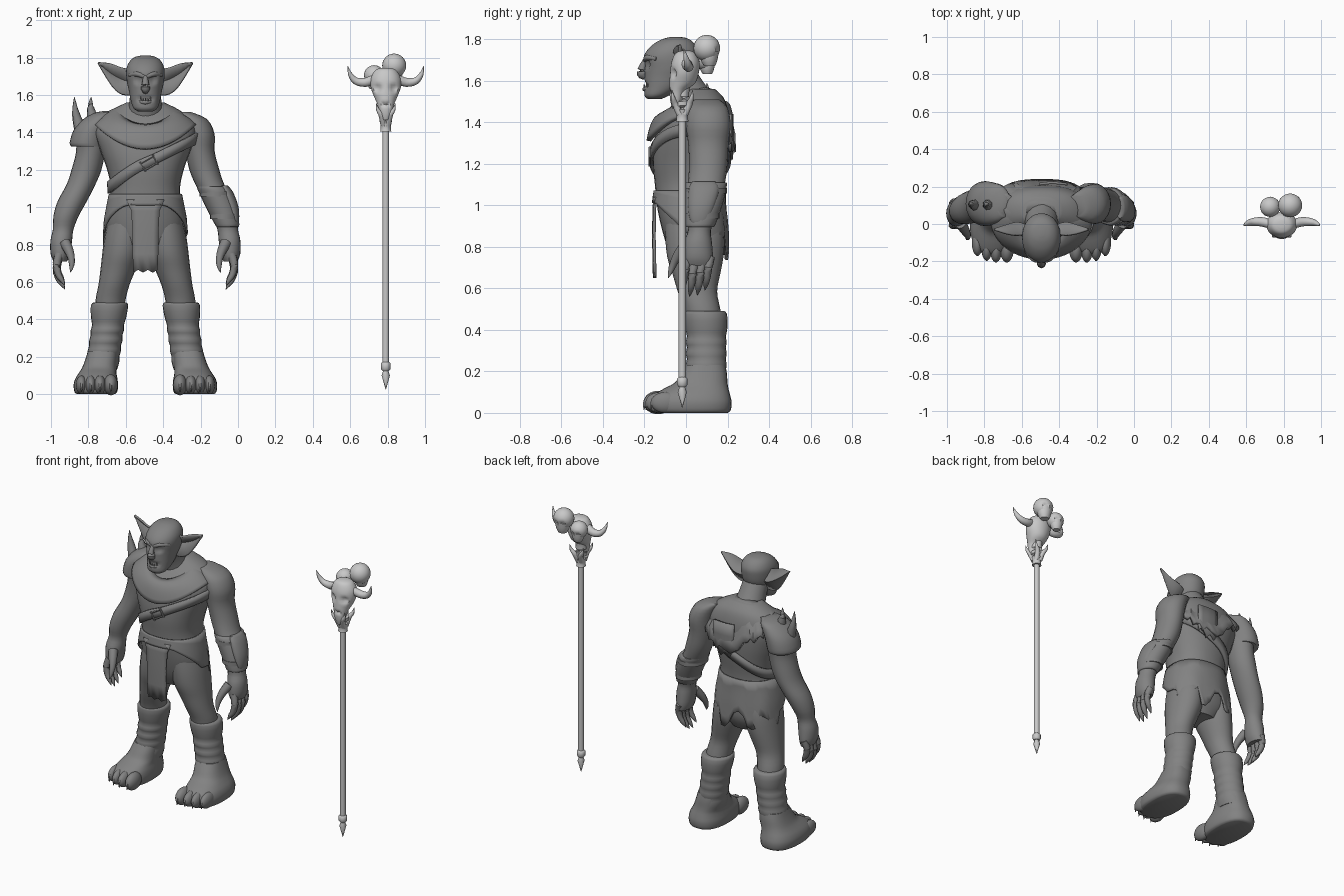
import bpy, bmesh, math, random
from mathutils import Vector

random.seed(4)
CX = -0.495  # centre line of the figure


def material(name, v):
    m = bpy.data.materials.new(name)
    m.diffuse_color = (v, v, v, 1)
    return m


BODY = material("mid grey", 0.225)
STAFF = material("light grey", 0.58)


def finish(name, bm, mat, angle=50, thick=0):
    bmesh.ops.remove_doubles(bm, verts=bm.verts, dist=1e-5)
    bmesh.ops.recalc_face_normals(bm, faces=bm.faces)
    me = bpy.data.meshes.new(name)
    bm.to_mesh(me)
    bm.free()
    ob = bpy.data.objects.new(name, me)
    bpy.context.collection.objects.link(ob)
    me.materials.append(mat)
    if thick:
        mod = ob.modifiers.new("thickness", "SOLIDIFY")
        mod.thickness, mod.offset = thick, 0
    bpy.ops.object.select_all(action="DESELECT")
    ob.select_set(True)
    bpy.context.view_layer.objects.active = ob
    bpy.ops.object.shade_smooth_by_angle(angle=math.radians(angle))
    return ob


def smooth(rows, n):
    """Catmull-Rom subdivision of a list of tuples."""
    out = []
    for i in range(len(rows) - 1):
        q = [rows[max(i - 1, 0)], rows[i], rows[i + 1], rows[min(i + 2, len(rows) - 1)]]
        for k in range(n):
            t = k / n
            out.append(tuple(0.5 * (2 * b + (c - a) * t + (2 * a - 5 * b + 4 * c - d) * t * t
                                    + (3 * b - a - 3 * c + d) * t ** 3) for a, b, c, d in zip(*q)))
    return out + [rows[-1]]


def skin(rings, cap=True, closed=True):
    bm = bmesh.new()
    vs = [[bm.verts.new(p) for p in r] for r in rings]
    n = len(rings[0])
    for a, b in zip(vs, vs[1:]):
        for i in range(n if closed else n - 1):
            j = (i + 1) % n
            bm.faces.new((a[i], a[j], b[j], b[i]))
    if cap:
        bm.faces.new(vs[0])
        bm.faces.new(vs[-1])
    return bm


def power(v, p):
    return math.copysign(abs(v) ** p, v)


def oval(cx, rx, yf, yb, z, n, p=1.0):
    angles = [2 * math.pi * i / n for i in range(n)]
    return [(cx + rx * power(math.cos(a), p), (yf + yb) / 2 + (yb - yf) / 2 * power(math.sin(a), p), z) for a in angles]


def dent(bm, dents):
    for pt, rad, push in dents:
        for v in bm.verts:
            d = (v.co - Vector(pt)).length
            if d < rad:
                v.co.y += push * (1 - (d / rad) ** 2)


def loft(name, rows, mat=BODY, n=20, sub=3, p=1.0, cap=True, dents=(), thick=0):
    """Rows are (z, centre x, half width, front y, back y); dents are (point, radius, push)."""
    bm = skin([oval(c, r, f, b, z, n, p) for z, c, r, f, b in smooth(rows, sub)], cap)
    dent(bm, dents)
    return finish(name, bm, mat, thick=thick)


def tube(name, pts, mat=BODY, n=8, sub=3):
    """Round tube through (x, y, z, radius) points."""
    path = smooth(pts, sub)
    rings = []
    for i, q in enumerate(path):
        d = Vector(path[min(i + 1, len(path) - 1)][:3]) - Vector(path[max(i - 1, 0)][:3])
        rot = d.to_track_quat("Z", "Y")
        rings.append([Vector(q[:3]) + rot @ Vector((math.cos(a), math.sin(a), 0)) * max(q[3], 0.001)
                      for a in (2 * math.pi * k / n for k in range(n))])
    return finish(name, skin(rings), mat)


def ball(name, loc, size, mat=BODY, dents=()):
    bm = bmesh.new()
    bmesh.ops.create_uvsphere(bm, u_segments=24, v_segments=16, radius=1)
    for v in bm.verts:
        v.co = Vector(loc) + v.co * Vector(size)
    dent(bm, dents)
    return finish(name, bm, mat)


# torso: rows of z, half width, front y, back y
TORSO = smooth([(.72, .10, -.05, .14), (.8, .18, -.09, .18), (.9, .205, -.12, .185), (1.0, .197, -.14, .18),
                (1.1, .185, -.15, .185), (1.2, .205, -.16, .20), (1.3, .24, -.155, .21), (1.4, .27, -.13, .21),
                (1.47, .24, -.08, .2), (1.52, .18, -.03, .18), (1.56, .1, .0, .14)], 4)
loft("torso", [(z, CX, r, f, b) for z, r, f, b in TORSO], sub=1, n=28, p=.88)


def torso_point(a, z, off):
    for q, w in zip(TORSO, TORSO[1:]):
        if q[0] <= z <= w[0]:
            t = (z - q[0]) / (w[0] - q[0])
            r, f, b = (q[k] + (w[k] - q[k]) * t for k in (1, 2, 3))
    return (CX + (r + off) * power(math.cos(a), .88),
            (f + b) / 2 + ((b - f) / 2 + off) * power(math.sin(a), .88), z)


# neck and head with eye sockets and mouth pressed in
tube("neck", [(CX, .07, 1.42, .12), (CX, .01, 1.55, .088), (CX, -.04, 1.64, .08)], n=18)
sockets = [((CX + s * .042, -.2, 1.682), .034, .018) for s in (-1, 1)]
loft("head", [(1.512, CX, .04, -.185, -.12), (1.53, CX, .064, -.2, -.08), (1.57, CX, .078, -.2, -.02),
              (1.62, CX, .088, -.2, .02), (1.66, CX, .097, -.2, .045), (1.71, CX, .103, -.205, .055),
              (1.75, CX, .099, -.185, .055), (1.785, CX, .08, -.145, .035), (1.805, CX, .05, -.1, .005),
              (1.812, CX, .012, -.065, -.035)], n=40, sub=4, p=.96,
     dents=sockets + [((CX + k * .02, -.2, 1.578), .02, .012) for k in (-2, -1, 0, 1, 2)])
tube("nose", [(CX, -.195, 1.70, .012), (CX, -.21, 1.665, .018), (CX, -.212, 1.635, .025), (CX, -.195, 1.618, .016)])
tube("lower_lip", [(CX - .06, -.15, 1.565, .006), (CX, -.2, 1.56, .011), (CX + .06, -.15, 1.565, .006)])
for k in range(-3, 4):
    h = .035 if abs(k) == 2 else .018
    y = -.2 + .003 * k * k
    tube("tooth", [(CX + k * .013, y, 1.565, .006), (CX + k * .013, y - .003, 1.565 + h, .001)], n=5, sub=1)

for s in (-1, 1):
    X = lambda d: CX + s * d
    tube("brow", [(X(.006), -.195, 1.698, .012), (X(.045), -.186, 1.712, .014), (X(.085), -.14, 1.705, .01)])
    # ear: cupped blade with a pointed, concave outline
    top = [(X(.08), -.05, 1.735), (X(.13), -.06, 1.743), (X(.19), -.05, 1.765), (X(.252), -.03, 1.772)]
    mid = [(X(.08), -.01, 1.67), (X(.13), .005, 1.685), (X(.19), -.01, 1.72), (X(.252), -.03, 1.771)]
    low = [(X(.07), -.06, 1.60), (X(.125), -.055, 1.605), (X(.178), -.045, 1.65), (X(.252), -.03, 1.77)]
    finish("ear", skin([smooth(r, 3) for r in (top, mid, low)], False, False), BODY, 60, .012)

    # arm, hand and clawed fingers
    loft("arm", [(1.51, X(.19), .05, .04, .16), (1.47, X(.25), .08, .01, .2), (1.39, X(.285), .085, .0, .215),
                 (1.3, X(.292), .078, .01, .205), (1.2, X(.315), .08, .015, .2), (1.12, X(.345), .077, .01, .19),
                 (1.03, X(.392), .078, -.0, .17), (.95, X(.425), .067, .0, .145), (.88, X(.44), .055, .01, .12),
                 (.82, X(.45), .058, -.01, .125), (.75, X(.455), .052, -.015, .13), (.71, X(.455), .036, -.005, .125)])
    for k in range(4):
        y, dz = .005 + .037 * k, (.0, -.02, -.015, .01)[k]
        tube("finger", [(X(.46), y, .75, .024), (X(.475), y - .01, .69 + dz, .022),
                        (X(.465), y - .015, .64 + dz, .018), (X(.447), y - .02, .61 + dz, .013),
                        (X(.43), y - .025, .58 + dz, .001)])
    tube("thumb", [(X(.43), .0, .81, .03), (X(.408), -.035, .765, .025), (X(.395), -.06, .72, .019),
                   (X(.395), -.075, .68, .012), (X(.402), -.085, .65, .001)])

    # leg, boot wrap and bare foot
    loft("leg", [(.95, X(.095), .1, -.1, .17), (.85, X(.11), .108, -.1, .185), (.75, X(.125), .106, -.09, .18),
                 (.67, X(.145), .095, -.065, .165), (.585, X(.168), .083, -.04, .15), (.5, X(.187), .08, -.01, .165),
                 (.4, X(.195), .075, .01, .18)])
    wraps = [(.49, X(.19), .088, -.005, .185), (.475, X(.192), .1, -.012, .198), (.41, X(.197), .094, -.005, .2)]
    for k in range(4):
        z, c = .37 - .055 * k, .2 + .008 * k
        wraps += [(z, X(c), .085, .005, .192), (z - .03, X(c + .004), .089, -.002, .196)]
    loft("boot_wrap", wraps + [(.13, X(.24), .088, -.02, .2)], n=24, sub=2)
    loft("foot", [(.0, X(.265), .1, -.14, .2), (.012, X(.265), .114, -.16, .215), (.05, X(.265), .119, -.168, .22),
                  (.085, X(.262), .112, -.155, .213), (.115, X(.255), .1, -.11, .205), (.145, X(.245), .092, -.055, .2),
                  (.19, X(.235), .085, -.025, .197), (.23, X(.228), .08, 0, .19)], n=28, p=.82)
    for k in range(4):
        x, w = (.185, .243, .292, .342)[k], (.037, .032, .03, .03)[k]
        y = (-.135, -.135, -.125, -.1)[k]
        ball("toe", (X(x), y, .05), (w, .07, .05 + .006 * (k == 0)))
        tube("toenail", [(X(x), y - .045, .07, .013), (X(x), y - .062, .05, .011), (X(x), y - .068, .015, .002)], n=6)

# draped mantle: high at the neck, long at the front, square and torn at the back
N = 64
rings = []
for k in range(8):
    t, ring = k / 7, []
    for i in range(N):
        a = 2 * math.pi * i / N
        c, s = math.cos(a), math.sin(a)
        zi, zo = 1.5 + .065 * s, 1.31 + .125 * c * c
        p = 1.0
        if s > 0:
            p = 1 - .3 * min(1, s * 2) * t
            zo += (.02 * math.sin(i * 2.3) - (.04 if c > -.1 else -.04)) * min(1, s * 2)
        rx, yc, ry = .115 + .15 * t ** .65, -.01 + .035 * t, .09 + .115 * t ** .6
        ring.append((CX + rx * power(c, p), yc + ry * power(s, p), zi + (zo - zi) * t ** 1.5))
    rings.append(ring)
finish("mantle", skin(rings, False), BODY, 50, .022)

# torn rag hanging from the back of the mantle
rag = [[(CX + u, .222 - abs(u - .06) * .12, z) for u in (-.01, .02, .05, .08, .11, .14)] for z in (1.44, 1.36, 1.3)]
rag.append([(x, y, z) for (x, y, _), z in zip(rag[-1], (1.27, 1.22, 1.25, 1.22, 1.28, 1.26))])
finish("back_rag", skin(rag, False, False), BODY, 50, .014)

# diagonal strap in one tilted plane, with a buckle
rings = [[], []]
for i in range(56):
    a = 2 * math.pi * i / 56
    z0 = 1.235 + .58 * .225 * math.cos(a)
    for ring, dz in zip(rings, (-.032, .032)):
        ring.append(torso_point(a, z0 + dz, .009))
finish("strap", skin(rings, False), BODY, 50, .014)
for off in (-.022, .022):
    for u, v in (((-.04, off), (.04, off)), ((off * 1.8, -.03), (off * 1.8, .03))):
        tube("buckle", [(CX + .02 + p * .86 - q * .5, -.175, 1.235 + p * .5 + q * .86, .006) for p, q in (u, v)], n=6, sub=1)

# loin skirt: ragged and long at sides and back, swept up over the thighs in front
rings = []
for k in range(6):
    t, ring = k / 5, []
    for i in range(48):
        a = 2 * math.pi * i / 48
        s = math.sin(a)
        if s < -.1:
            hem = .86 + .15 * min(1, (-s - .1) * 1.25)
        else:
            hem = .8 + (.045 if i % 6 < 3 else -.045) + random.uniform(-.02, .02)
        z = 1.07 + (hem - 1.07) * t
        x, y, _ = torso_point(a, max(z, .9), .004 + .014 * t)
        ring.append((x, y, z))
    rings.append(ring)
finish("skirt", skin(rings, False), BODY, 50, .01)

# front flap of the loincloth
rows = [[(CX + u * w, y - .006 * (1 - u * u), z + (.015 * (j % 2) if z < .7 else 0)) for j, u in enumerate((-1, -.6, -.2, .2, .6, 1))]
        for z, w, y in ((1.04, .1, -.146), (.98, .075, -.15), (.85, .068, -.152), (.75, .068, -.15), (.65, .064, -.148))]
finish("front_flap", skin(rows, False, False), BODY, 50, .012)

# pauldron with two spikes on one shoulder
loft("pauldron", [(1.325, -.8, .092, -.005, .22), (1.345, -.803, .097, -.01, .228), (1.41, -.785, .095, -.01, .228),
                  (1.46, -.755, .085, .0, .22), (1.5, -.72, .06, .03, .2), (1.515, -.70, .015, .09, .13)], n=24)
for x, z, tx, tz in ((-.845, 1.42, -.875, 1.59), (-.775, 1.47, -.785, 1.59)):
    tube("spike", [(x, .1, z, .033), ((x + tx) / 2 - .008, .105, (z + tz) / 2, .02), (tx, .1, tz, .001)])

# bracer on the other forearm: cuff, outer plate and ties
loft("bracer", [(1.11, CX + .355, .08, .0, .195), (1.09, CX + .367, .086, -.008, .196), (1.0, CX + .406, .083, -.008, .175),
                (.91, CX + .436, .066, -.005, .143), (.895, CX + .438, .058, .0, .13)])
loft("bracer_plate", [(1.115, -.075, .02, .03, .14), (1.08, -.062, .036, .015, .16), (1.0, -.033, .036, .01, .14),
                      (.93, -.014, .02, .02, .11), (.9, -.01, .008, .04, .09)])
for z, c, r, f, b in ((1.07, .376, .088, -.01, .197), (.95, .422, .077, -.01, .162)):
    loft("bracer_tie", [(z - .014, CX + c, r, f, b), (z + .014, CX + c, r, f, b)], sub=1)

# staff: pole, foot spike, socket with four prongs
SX, SY = .79, -.018
tube("pole", [(SX, SY, .13, .018), (SX, SY, 1.44, .018)], STAFF, 12, 1)
tube("pole_collar", [(SX, SY, .125, .018), (SX, SY, .135, .026), (SX, SY, .165, .026), (SX, SY, .172, .018)], STAFF, 10, 1)
tube("pole_spike", [(SX, SY, .13, .012), (SX, SY, .1, .022), (SX, SY, .024, .001)], STAFF, 8, 1)
tube("socket", [(SX, SY, 1.405, .03), (SX, SY, 1.43, .027), (SX, SY, 1.48, .036), (SX, SY, 1.55, .034), (SX, .01, 1.64, .03)], STAFF, 12)
for sx in (-1, 1):
    for sy in (-1, 1):
        tube("prong", [(SX + sx * .012, SY + sy * .012, 1.44, .018), (SX + sx * .022, SY + sy * .035, 1.49, .016),
                       (SX + sx * .042, SY + sy * .045, 1.52, .01), (SX + sx * .05, SY + sy * .05, 1.555, .001)], STAFF)

# horned skull with eye hollows
loft("horned_skull", [(1.745, SX, .02, -.02, .02), (1.733, SX, .055, -.05, .045), (1.69, SX, .08, -.07, .065),
                      (1.64, SX, .08, -.076, .062), (1.59, SX, .062, -.08, .045), (1.55, SX, .045, -.08, .0),
                      (1.5, SX, .034, -.075, -.02), (1.465, SX, .016, -.065, -.03)], STAFF, n=32, sub=4,
     dents=[((SX + s * .04, -.06, 1.635), .027, .02) for s in (-1, 1)] + [((SX + s * .012, -.08, 1.55), .014, .015) for s in (-1, 1)])
for s in (-1, 1):
    tube("horn", [(SX + s * .06, .0, 1.685, .025), (SX + s * .11, .012, 1.667, .025), (SX + s * .16, .01, 1.675, .02),
                  (SX + s * .19, 0, 1.71, .012), (SX + s * .203, -.01, 1.755, .001)], STAFF, 10)

# two round skulls behind, each narrowing to a short jaw
for x, y, z, r in ((.835, .1, 1.757, .064), (.728, .092, 1.705, .054)):
    ball("round_skull", (x, y, z), (r, r, r), STAFF,
         [((x + s * r * .4, y + r * .9, z - r * .25), r * .35, -r * .25) for s in (-1, 1)])
    loft("skull_jaw", [(z - r * .2, x, r * .8, y - r * .6, y + r * .92), (z - r * .9, x, r * .66, y - r * .45, y + r * .8),
                       (z - r * 1.35, x, r * .45, y - r * .2, y + r * .62)], STAFF, 16)
